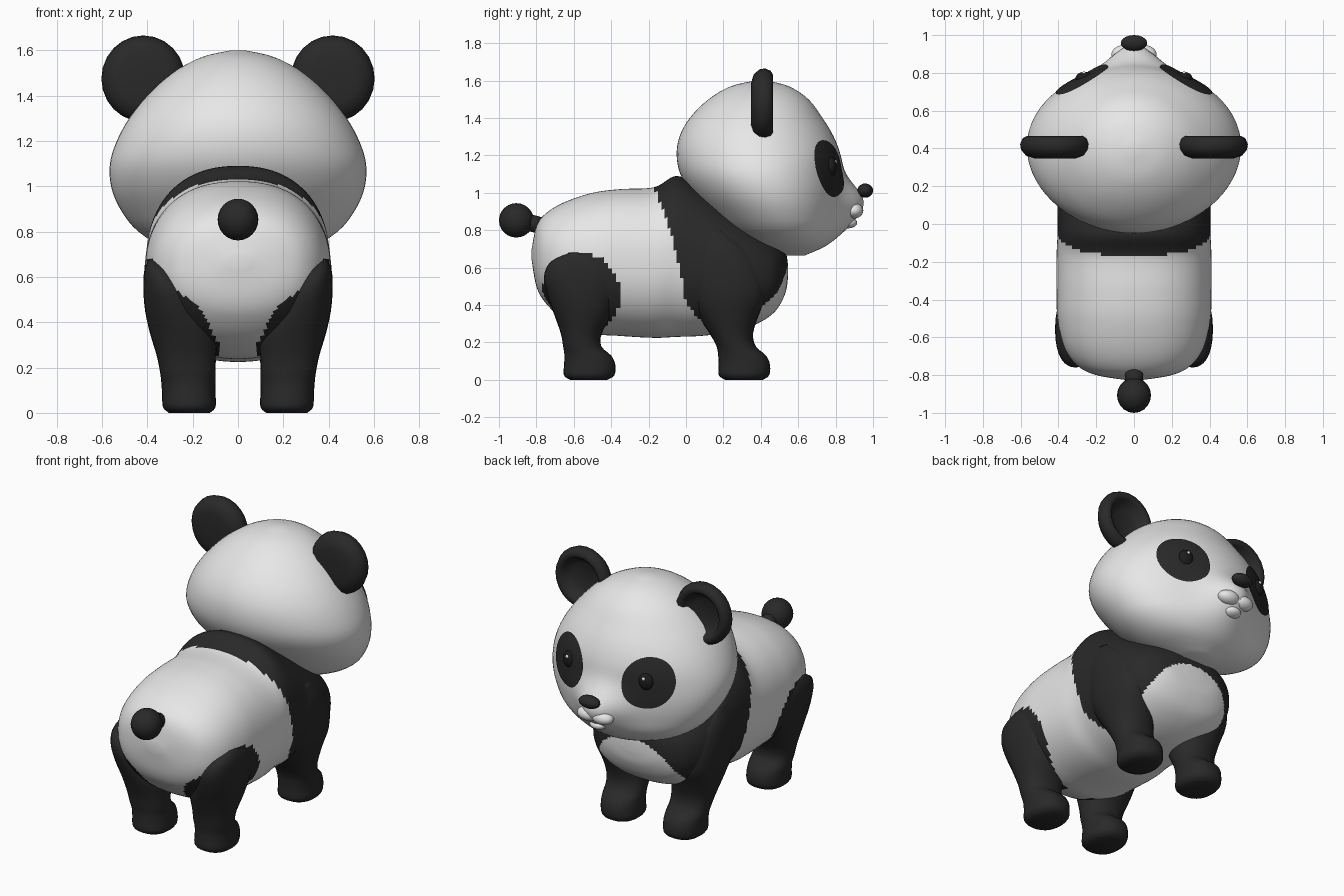
import bpy, bmesh, math
from mathutils import Matrix, Vector

if "Cube" in bpy.data.objects:
    bpy.data.objects.remove(bpy.data.objects["Cube"])


def material(name, value):
    m = bpy.data.materials.new(name)
    m.diffuse_color = (value, value, value, 1)
    m.use_nodes = True
    m.node_tree.nodes["Principled BSDF"].inputs["Base Color"].default_value = m.diffuse_color
    return m


WHITE = material("white_fur", 0.8)
BLACK = material("black_fur", 0.022)
EYE = material("eye_black", 0.012)


def finish(name, bm, mats, mirror=False, rule=None):
    bmesh.ops.recalc_face_normals(bm, faces=bm.faces[:])
    for f in bm.faces:
        f.smooth = True
        if rule:
            f.material_index = rule(f.calc_center_median())
    me = bpy.data.meshes.new(name)
    bm.to_mesh(me)
    bm.free()
    for m in mats:
        me.materials.append(m)
    ob = bpy.data.objects.new(name, me)
    bpy.context.collection.objects.link(ob)
    if mirror:
        ob.modifiers.new("mirror", "MIRROR")
    return ob


def resample(rows, steps):
    """Smooth curve through the table rows."""
    out = []
    for i in range(len(rows) - 1):
        p0, p1 = rows[max(i - 1, 0)], rows[i]
        p2, p3 = rows[i + 1], rows[min(i + 2, len(rows) - 1)]
        for s in range(steps):
            t = s / steps
            out.append([0.5 * (2 * b + (c - a) * t + (2 * a - 5 * b + 4 * c - d) * t * t
                               + (3 * b - a - 3 * c + d) * t ** 3)
                        for a, b, c, d in zip(p0, p1, p2, p3)])
    return out + [list(rows[-1])]


def lerp(rows, key, col):
    """Linear lookup in rows sorted by their first column."""
    if key <= rows[0][0]:
        return rows[0][col]
    for a, b in zip(rows, rows[1:]):
        if key <= b[0]:
            t = (key - a[0]) / max(b[0] - a[0], 1e-6)
            return a[col] + (b[col] - a[col]) * t
    return rows[-1][col]


def loft(rings):
    """Skin closed rings of points and cap both ends."""
    bm = bmesh.new()
    loops = [[bm.verts.new(p) for p in ring] for ring in rings]
    n = len(loops[0])
    for a, b in zip(loops, loops[1:]):
        for i in range(n):
            j = (i + 1) % n
            bm.faces.new((a[i], a[j], b[j], b[i]))
    bm.faces.new(loops[0][::-1])
    bm.faces.new(loops[-1])
    return bm


def angles(n):
    return [2 * math.pi * i / n for i in range(n)]


def power(v, e):
    return math.copysign(abs(v) ** e, v)


def ball(name, loc, radii, mat, mirror=False, seg=20):
    bm = bmesh.new()
    bmesh.ops.create_uvsphere(bm, u_segments=seg, v_segments=seg // 2 + 2, radius=1)
    bm.transform(Matrix.Translation(loc) @ Matrix.Diagonal((*radii, 1)))
    return finish(name, bm, [mat], mirror)


# Body: y, bottom, top, half width
body_rows = resample([
    (-0.825, 0.64, 0.70, 0.05), (-0.80, 0.50, 0.82, 0.20), (-0.75, 0.41, 0.89, 0.30),
    (-0.65, 0.32, 0.95, 0.37), (-0.50, 0.25, 1.00, 0.405), (-0.35, 0.235, 1.02, 0.41),
    (-0.17, 0.225, 1.03, 0.41), (-0.05, 0.23, 1.09, 0.405), (0.08, 0.235, 1.03, 0.405),
    (0.20, 0.25, 0.95, 0.405), (0.30, 0.27, 0.88, 0.395), (0.40, 0.31, 0.81, 0.36),
    (0.48, 0.37, 0.75, 0.30), (0.53, 0.46, 0.69, 0.19), (0.545, 0.54, 0.62, 0.06)], 7)
band_edge = [(0.22, 0.14), (0.42, 0.0), (0.60, -0.035), (0.80, -0.085), (1.03, -0.17), (1.1, -0.18)]


def body_colour(p):
    x, y, z = abs(p.x), p.y, p.z
    bib = (x / 0.29) ** 2 + ((z - 0.35) / 0.28) ** 2 < 1
    band = y > lerp(band_edge, z, 1) and not bib
    thigh = (((y + 0.56) / 0.21) ** 2 + ((z - 0.46) / 0.22) ** 2 < 1
             and x > 0.08 + 0.55 * max(z - 0.3, 0))
    return 1 if band or thigh else 0


body = [[(w * power(math.cos(a), 0.88), y, (lo + hi) / 2 + (hi - lo) / 2 * power(math.sin(a), 0.88))
         for a in angles(112)] for y, lo, hi, w in body_rows]
finish("body", loft(body), [WHITE, BLACK], rule=body_colour)

# Head: z, back y, front y, half width
head_rows = resample([
    (0.665, 0.47, 0.63, 0.08), (0.72, 0.34, 0.74, 0.30), (0.80, 0.22, 0.80, 0.44),
    (0.90, 0.12, 0.82, 0.52), (1.00, 0.03, 0.83, 0.56), (1.10, -0.03, 0.83, 0.565),
    (1.20, -0.05, 0.825, 0.535), (1.30, -0.035, 0.79, 0.48), (1.40, 0.02, 0.73, 0.40),
    (1.50, 0.12, 0.655, 0.29), (1.57, 0.24, 0.55, 0.16), (1.60, 0.37, 0.43, 0.03)], 4)


def muzzle(x, z):
    return 0.125 * math.exp(-(x / 0.155) ** 2 - ((z - 0.94) / (0.13 if z > 0.94 else 0.15)) ** 2)


def face_y(x, z):
    back, front, w = (lerp(head_rows, z, c) for c in (1, 2, 3))
    return ((back + front) / 2 + (front - back) / 2 * math.sqrt(max(0, 1 - (x / w) ** 2))
            + muzzle(x, z))


head = []
for z, back, front, w in head_rows:
    ring = []
    for a in angles(64):
        x, s = w * math.cos(a), math.sin(a)
        ring.append((x, (back + front) / 2 + (front - back) / 2 * s + (muzzle(x, z) if s > 0 else 0), z))
    head.append(ring)
finish("head", loft(head), [WHITE])

# Nose and mouth
ball("nose", (0, 0.958, 1.012), (0.07, 0.042, 0.038), BLACK)
ball("upper_lip", (0.05, 0.898, 0.905), (0.07, 0.05, 0.042), WHITE, True)
ball("lower_lip", (0, 0.865, 0.84), (0.055, 0.05, 0.03), WHITE)

# Eye patches: thin discs laid on the face
bm = bmesh.new()
rings = []
for k in range(1, 9):
    r = k / 8
    pts = [(0.275 + 0.14 * r * math.cos(a), 1.13 + 0.152 * r * math.sin(a)) for a in angles(32)]
    rings.append([bm.verts.new((x, face_y(x, z) + 0.008, z)) for x, z in pts])
bm.faces.new(rings[0])
for a, b in zip(rings, rings[1:]):
    for i in range(32):
        j = (i + 1) % 32
        bm.faces.new((a[i], a[j], b[j], b[i]))
patch = finish("eye_patch", bm, [BLACK])
if patch.data.polygons[0].normal.y < 0:
    patch.data.flip_normals()
patch.modifiers.new("mirror", "MIRROR")

# Eyes with a small glint
ey = face_y(0.26, 1.14)
ball("eye", (0.26, ey - 0.008, 1.14), (0.05, 0.034, 0.054), EYE, True)
ball("eye_glint", (0.265, ey + 0.02, 1.165), (0.011, 0.008, 0.011), WHITE, True, 8)

# Ears: lathed cups opening forward (radius, depth)
ear_profile = [(0.01, -0.055), (0.11, -0.06), (0.155, -0.045), (0.18, -0.015), (0.185, 0.015),
               (0.172, 0.045), (0.15, 0.058), (0.128, 0.045), (0.115, 0.01), (0.08, -0.005), (0.01, -0.01)]
ear = [[(0.418 + r * math.cos(a), 0.408 + d, 1.475 + 1.03 * r * math.sin(a)) for a in angles(24)]
       for r, d in ear_profile]
finish("ear", loft(ear), [BLACK], True)

# Legs: z, centre y, y radius, centre x, x radius
rear = [(0.0, -0.52, 0.10, 0.215, 0.09), (0.025, -0.518, 0.135, 0.215, 0.116),
        (0.08, -0.515, 0.137, 0.217, 0.118), (0.13, -0.525, 0.125, 0.219, 0.119),
        (0.18, -0.555, 0.102, 0.222, 0.122), (0.25, -0.56, 0.11, 0.228, 0.130),
        (0.35, -0.55, 0.155, 0.24, 0.148), (0.45, -0.55, 0.19, 0.275, 0.135),
        (0.55, -0.555, 0.205, 0.31, 0.108), (0.63, -0.565, 0.16, 0.345, 0.068),
        (0.68, -0.575, 0.05, 0.36, 0.03)]
front = [(0.0, 0.31, 0.10, 0.215, 0.09), (0.025, 0.31, 0.135, 0.215, 0.116),
         (0.08, 0.312, 0.137, 0.217, 0.118), (0.13, 0.30, 0.128, 0.219, 0.119),
         (0.18, 0.268, 0.105, 0.222, 0.122), (0.25, 0.242, 0.117, 0.228, 0.130),
         (0.35, 0.225, 0.165, 0.245, 0.140), (0.45, 0.22, 0.205, 0.28, 0.128),
         (0.58, 0.20, 0.20, 0.315, 0.10), (0.70, 0.17, 0.15, 0.335, 0.07),
         (0.80, 0.14, 0.05, 0.34, 0.03)]
for name, rows in (("rear_leg", rear), ("front_leg", front)):
    leg = [[(xc + rx * power(math.cos(a), 0.9), yc + ry * power(math.sin(a), 0.9), z) for a in angles(28)]
           for z, yc, ry, xc, rx in resample(rows, 3)]
    finish(name, loft(leg), [BLACK], True)

# Tail: stem and ball
tail = [[(0.048 * math.cos(a), y, 0.82 + 0.03 * k + 0.048 * math.sin(a)) for a in angles(14)]
        for k, y in enumerate((-0.76, -0.87))]
finish("tail_stem", loft(tail), [BLACK])
ball("tail_ball", (0, -0.907, 0.853), (0.09, 0.093, 0.092), BLACK)
